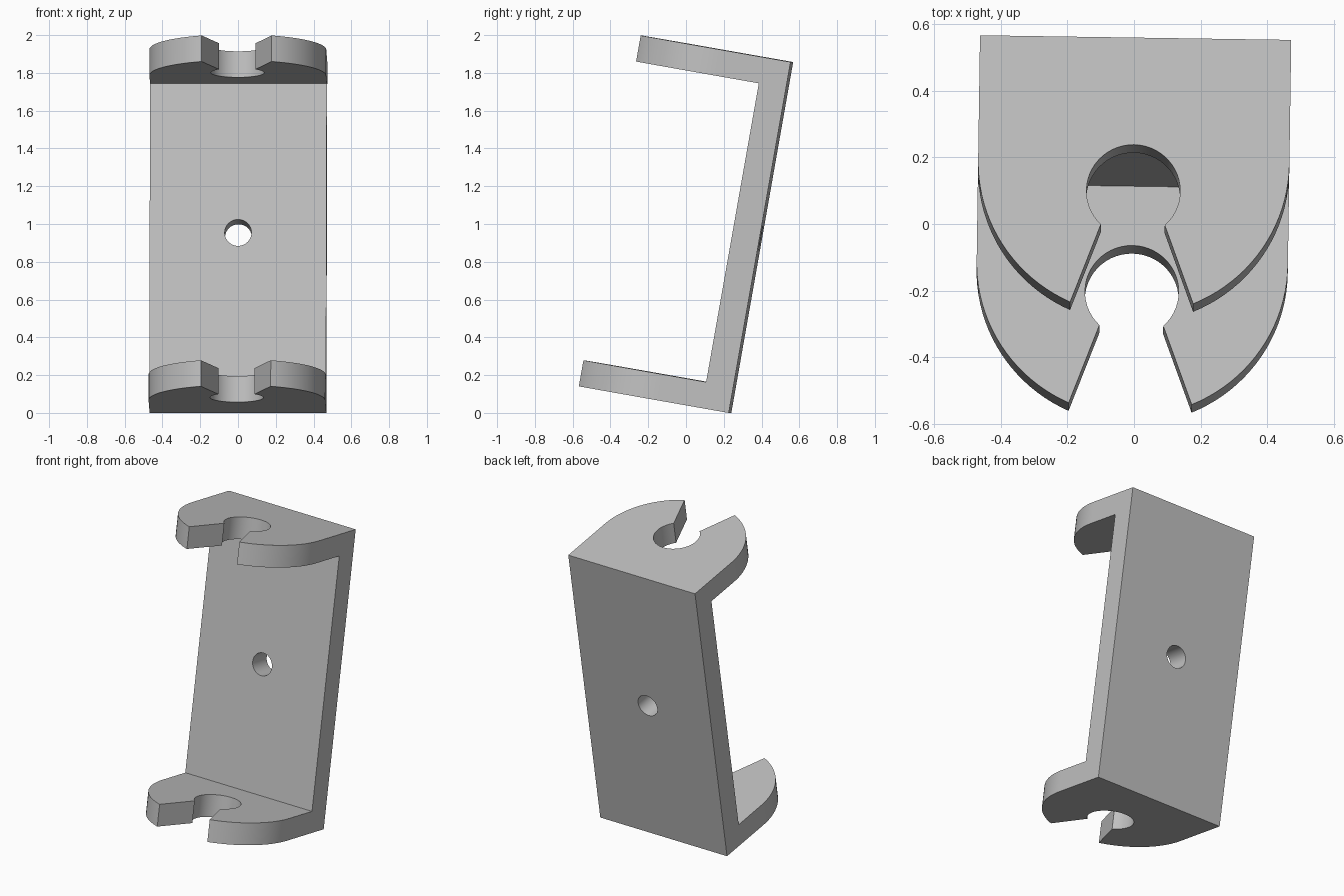
import bpy
import bmesh
from math import sin, cos, asin, acos, sqrt, pi, radians

if "Cube" in bpy.data.objects:
    bpy.data.objects.remove(bpy.data.objects["Cube"], do_unlink=True)

# Main sizes
HALF = 0.468        # half width, also radius of the rounded arm ends
HEIGHT = 1.886
REACH = 0.81        # arm length from the back face
WALL = 0.14
BACK = 0.146
TIP = 0.185         # half width of the slot mouth
NECK = 0.096        # half width of the slot where it meets the round hole
HOLE_R, HOLE_Y = 0.141, -0.468


def prism(name, points, direction):
    """Closed solid from a planar outline pushed along a direction."""
    bm = bmesh.new()
    face = bm.faces.new([bm.verts.new(p) for p in points])
    new = bmesh.ops.extrude_face_region(bm, geom=[face])["geom"]
    bmesh.ops.translate(bm, vec=direction,
                        verts=[g for g in new if isinstance(g, bmesh.types.BMVert)])
    bmesh.ops.recalc_face_normals(bm, faces=bm.faces)
    mesh = bpy.data.meshes.new(name)
    bm.to_mesh(mesh)
    bm.free()
    obj = bpy.data.objects.new(name, mesh)
    bpy.context.collection.objects.link(obj)
    return obj


def arc(cx, cy, r, start, end, steps):
    return [(cx + r * cos(start + (end - start) * i / steps),
             cy + r * sin(start + (end - start) * i / steps)) for i in range(steps + 1)]


def carve(obj, cutter, operation):
    mod = obj.modifiers.new("carve", "BOOLEAN")
    mod.operation, mod.solver, mod.object = operation, "EXACT", cutter
    bpy.ops.object.modifier_apply(modifier=mod.name)
    bpy.data.objects.remove(cutter, do_unlink=True)


# C-shaped side profile across the full width
side = [(0, 0), (REACH + 0.1, 0), (REACH + 0.1, WALL), (BACK, WALL),
        (BACK, HEIGHT - WALL), (REACH + 0.1, HEIGHT - WALL),
        (REACH + 0.1, HEIGHT), (0, HEIGHT)]
bracket = prism("bracket", [(-HALF - 0.1, -u, v) for u, v in side], (2 * HALF + 0.2, 0, 0))
bpy.context.view_layer.objects.active = bracket
bracket.select_set(True)

# Arm outline: straight sides, rounded front, flared slot into a round hole
arc_y = -(REACH - sqrt(HALF ** 2 - TIP ** 2))
sweep = acos(TIP / HALF)
opening = asin(NECK / HOLE_R)
outline = [(HALF, 0.1), (-HALF, 0.1)]
outline += arc(0, arc_y, HALF, pi, pi + sweep, 20)
outline += arc(0, HOLE_Y, HOLE_R, -pi / 2 - opening, -3 * pi / 2 - (pi - opening), 40)
outline += arc(0, arc_y, HALF, -sweep, 0, 20)
cutter = prism("outline_cutter", [(x, y, -0.1) for x, y in outline], (0, 0, HEIGHT + 0.2))
carve(bracket, cutter, "INTERSECT")

# Screw hole through the back plate
ring = arc(0, HEIGHT / 2, 0.071, 0, 2 * pi, 40)[:-1]
carve(bracket, prism("hole_cutter", [(x, 0.1, z) for x, z in ring], (0, -0.4, 0)), "DIFFERENCE")

# Plain grey finish
grey = bpy.data.materials.new("plain grey")
grey.use_nodes = True
colour = (0.53, 0.53, 0.53, 1)
grey.diffuse_color = colour
grey.node_tree.nodes["Principled BSDF"].inputs["Base Color"].default_value = colour
bracket.data.materials.clear()
bracket.data.materials.append(grey)
bpy.ops.object.shade_smooth_by_angle(angle=radians(25))

# Lean back and turn slightly
bracket.rotation_euler = (radians(-10), 0, radians(-0.85))
bracket.location = (0, 0.233, 0)
